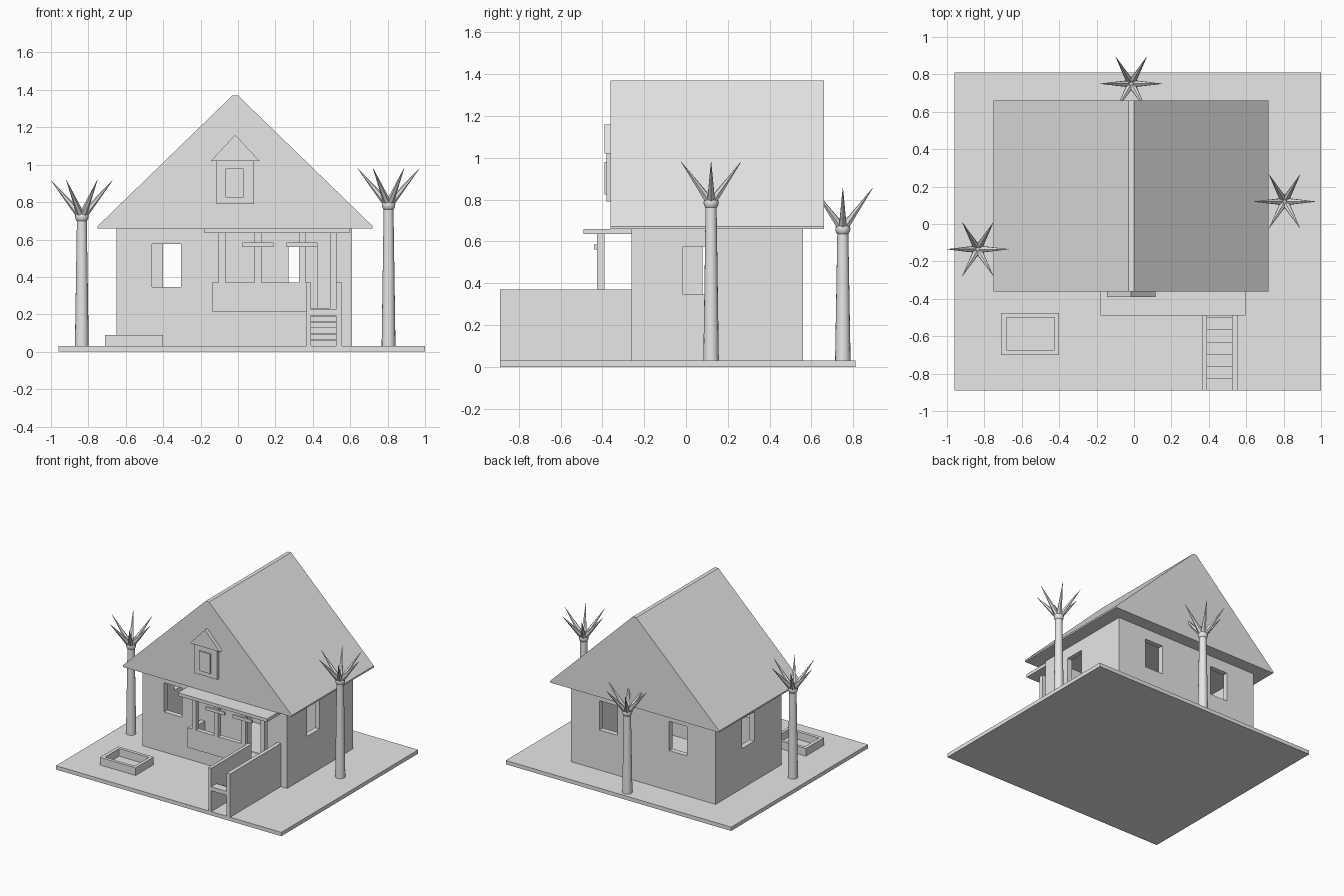
import bpy, bmesh, math
from mathutils import Vector

old = bpy.data.objects.get("Cube")
if old:
    bpy.data.objects.remove(old, do_unlink=True)

grey = bpy.data.materials.new("plain_grey")
grey.use_nodes = True
grey.diffuse_color = (0.8, 0.8, 0.8, 1)
grey.node_tree.nodes["Principled BSDF"].inputs["Base Color"].default_value = (0.8, 0.8, 0.8, 1)


def finish(name, bm):
    bmesh.ops.recalc_face_normals(bm, faces=bm.faces)
    mesh = bpy.data.meshes.new(name)
    bm.to_mesh(mesh)
    bm.free()
    mesh.materials.append(grey)
    ob = bpy.data.objects.new(name, mesh)
    bpy.context.collection.objects.link(ob)
    return ob


def box(name, x, y, z):
    """Box from three (low, high) spans."""
    bm = bmesh.new()
    bmesh.ops.create_cube(bm, size=1)
    for v in bm.verts:
        v.co = Vector([s[0] if c < 0 else s[1] for c, s in zip(v.co, (x, y, z))])
    return finish(name, bm)


def prism(name, profile, y0, y1):
    """Extrude an xz profile along y."""
    bm = bmesh.new()
    face = bm.faces.new([bm.verts.new((x, y0, z)) for x, z in profile])
    new = bmesh.ops.extrude_face_region(bm, geom=[face])["geom"]
    bmesh.ops.translate(bm, vec=(0, y1 - y0, 0),
                        verts=[g for g in new if isinstance(g, bmesh.types.BMVert)])
    return finish(name, bm)


def cut(ob, cutters):
    for c in cutters:
        c.hide_render = True
        c.hide_viewport = True
        c.display_type = 'WIRE'
        mod = ob.modifiers.new(c.name, 'BOOLEAN')
        mod.operation = 'DIFFERENCE'
        mod.solver = 'EXACT'
        mod.object = c
    # apply the cuts and drop the helpers
    bpy.context.view_layer.update()
    result = bpy.data.meshes.new_from_object(
        ob.evaluated_get(bpy.context.evaluated_depsgraph_get()))
    ob.modifiers.clear()
    ob.data = result
    for c in cutters:
        bpy.data.objects.remove(c, do_unlink=True)


# ground slab
box("ground_slab", (-0.96, 1.0), (-0.89, 0.81), (0, 0.03))

# hollow house walls with window and door openings
GROUND, EAVES = 0.03, 0.66
FRONT, BACK, LEFT, RIGHT = -0.26, 0.56, -0.65, 0.61
T, W = 0.04, 0.155
sill = (0.345, 0.575)
walls = box("house_walls", (LEFT, RIGHT), (FRONT, BACK), (GROUND, EAVES))
cutters = [box("room_cutter", (LEFT + T, RIGHT - T), (FRONT + T, BACK - T), (0.02, 0.7))]
for x, y, z in ((-0.46, FRONT, sill), (0.27, FRONT, (0.22, 0.575)),
                (-0.40, BACK, sill), (0.205, BACK, sill)):
    cutters.append(box("opening_cutter", (x, x + W), (y - 0.1, y + 0.1), z))
for x, y in ((RIGHT, -0.015), (LEFT, 0.08)):
    cutters.append(box("opening_cutter", (x - 0.1, x + 0.1), (y, y + W), sill))
cut(walls, cutters)

# gable roof with a narrow flat ridge
prism("main_roof", [(-0.75, EAVES), (0.72, EAVES), (0.72, 0.672), (0, 1.37),
                    (-0.03, 1.37), (-0.75, 0.672)], -0.36, 0.66)

# gable window
box("gable_window_frame", (-0.115, 0.085), (-0.38, -0.355), (0.79, 1.02))
box("gable_window_pane", (-0.067, 0.03), (-0.39, -0.375), (0.825, 0.98))
prism("gable_window_hood", [(-0.145, 1.02), (0.115, 1.02), (-0.015, 1.16)], -0.39, -0.355)

# porch
RAIL = 0.37
rail_y = (-0.425, -0.39)
box("porch_roof", (-0.18, 0.595), (-0.49, -0.25), (0.635, EAVES))
box("porch_deck", (-0.14, 0.54), (-0.425, FRONT), (0.215, 0.235))
box("porch_front_rail", (-0.14, 0.39), rail_y, (0.215, RAIL))
box("porch_side_rail", (-0.14, -0.105), (-0.40, FRONT), (0.215, RAIL))
for i, (x, z) in enumerate(((-0.086, RAIL), (0.107, RAIL), (0.343, RAIL), (0.51, 0.23))):
    box(f"porch_post_{i + 1}", (x - 0.018, x + 0.018), rail_y, (z, 0.64))
    if i in (1, 2):
        box(f"post_crossbar_{i}", (x - 0.083, x + 0.083), (-0.44, -0.424), (0.56, 0.585))

# stairs: two side walls and floating treads
box("stair_inner_wall", (0.365, 0.39), (-0.89, -0.40), (GROUND, RAIL))
box("stair_outer_wall", (0.525, 0.555), (-0.89, FRONT), (GROUND, RAIL))
for i in range(6):
    y, z = -0.89 + 0.065 * i, 0.225 - 0.033 * i
    box(f"stair_tread_{i + 1}", (0.388, 0.527), (y, y + 0.065), (z - 0.031, z))

# planter
planter = box("planter", (-0.71, -0.40), (-0.70, -0.475), (GROUND, 0.09))
cut(planter, [box("planter_cutter", (-0.683, -0.424), (-0.675, -0.50), (0.02, 0.2))])


# palm trees
def cone(bm, a, b, r1, r2, sides):
    a, b = Vector(a), Vector(b)
    m = (b - a).to_track_quat('Z', 'Y').to_matrix().to_4x4()
    m.translation = (a + b) / 2
    bmesh.ops.create_cone(bm, cap_ends=True, segments=sides, radius1=r1, radius2=r2,
                          depth=(b - a).length, matrix=m)


def palm(name, x, y, top):
    bm = bmesh.new()
    cone(bm, (x, y, GROUND), (x, y, top), 0.037, 0.026, 16)
    trunk = finish(name + "_trunk", bm)
    bm = bmesh.new()
    bmesh.ops.create_uvsphere(bm, u_segments=16, v_segments=10, radius=0.036)
    bmesh.ops.translate(bm, vec=(x, y, top), verts=bm.verts)
    crown = finish(name + "_crown", bm)
    bm = bmesh.new()
    for i in range(6):
        c, s = math.cos(i * math.pi / 3), math.sin(i * math.pi / 3)
        cone(bm, (x + 0.018 * c, y + 0.018 * s, top + 0.018),
             (x + 0.165 * c, y + 0.165 * s, top + 0.195), 0.02, 0.001, 6)
    finish(name + "_leaves", bm)
    for ob in (trunk, crown):
        bpy.ops.object.select_all(action='DESELECT')
        ob.select_set(True)
        bpy.context.view_layer.objects.active = ob
        bpy.ops.object.shade_smooth_by_angle(angle=math.radians(40))


palm("right_palm", 0.805, 0.12, 0.785)
palm("left_palm", -0.835, -0.135, 0.722)
palm("back_palm", -0.015, 0.75, 0.66)
